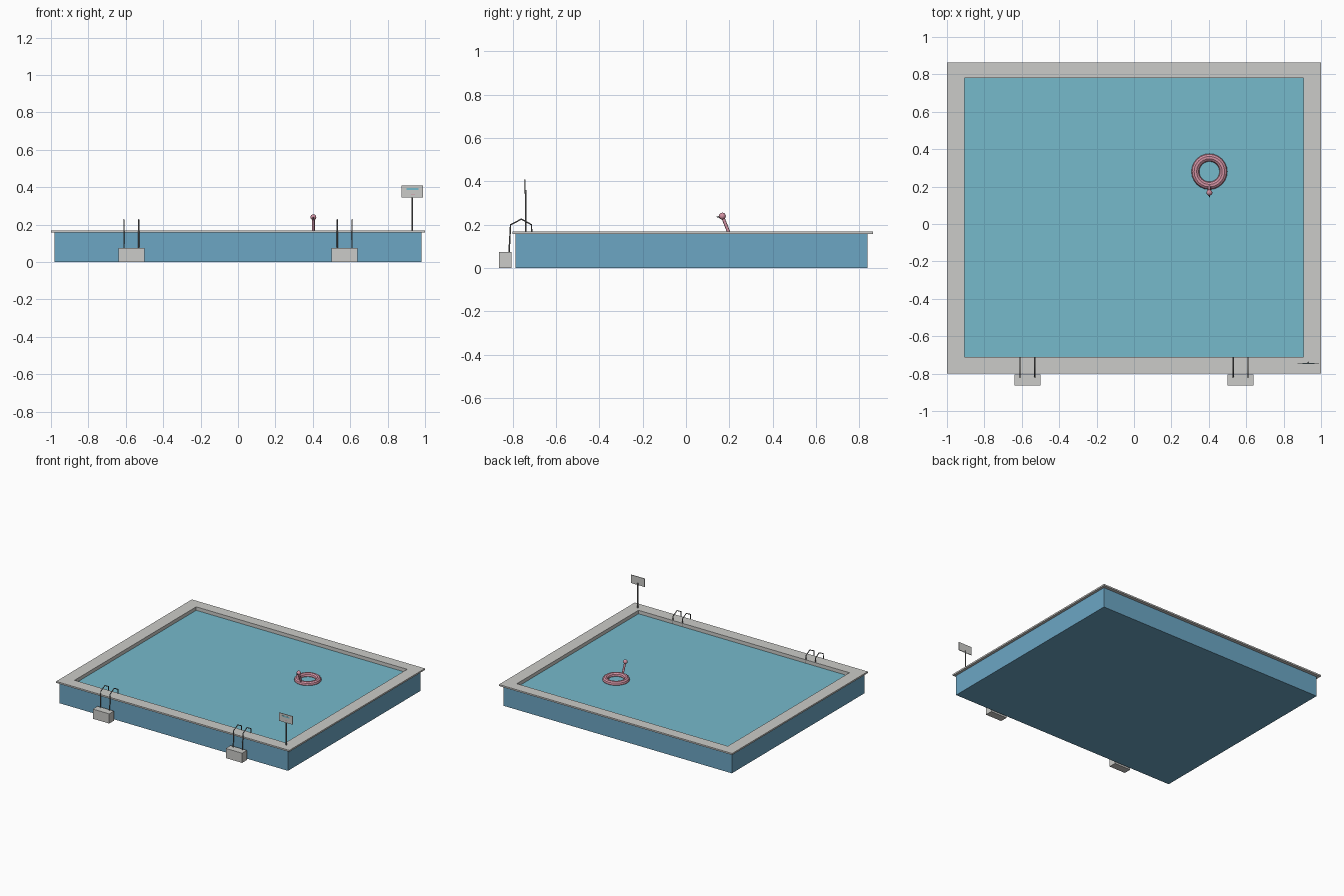
import bpy, bmesh
from math import pi
from mathutils import Vector

if "Cube" in bpy.data.objects:
    bpy.data.objects.remove(bpy.data.objects["Cube"])


def material(name, rgb):
    m = bpy.data.materials.new(name)
    m.use_nodes = True
    col = (*rgb, 1)
    m.diffuse_color = col
    m.node_tree.nodes["Principled BSDF"].inputs["Base Color"].default_value = col
    return m


STONE = material("pale stone", (0.60, 0.60, 0.58))
BLUE = material("wall blue", (0.15, 0.38, 0.55))
WATER = material("water", (0.18, 0.49, 0.60))
PINK = material("float pink", (0.65, 0.29, 0.37))
METAL = material("grey metal", (0.18, 0.18, 0.18))
DARK = material("dark beak", (0.03, 0.03, 0.03))


def finish(name, bm, mats):
    bmesh.ops.recalc_face_normals(bm, faces=bm.faces)
    me = bpy.data.meshes.new(name)
    bm.to_mesh(me)
    bm.free()
    for m in mats:
        me.materials.append(m)
    ob = bpy.data.objects.new(name, me)
    bpy.context.collection.objects.link(ob)
    return ob


def box(name, lo, hi, mat):
    lo, hi = Vector(lo), Vector(hi)
    bm = bmesh.new()
    bmesh.ops.create_cube(bm, size=1)
    for v in bm.verts:
        v.co = (lo + hi) / 2 + v.co * (hi - lo)
    return finish(name, bm, [mat])


def skin(name, rings, mats, closed):
    """Skin a row of rectangles given as ((half_x, y0, y1), z)."""
    bm = bmesh.new()
    loops = [[bm.verts.new((x, y, z)) for x, y in
              ((-hx, y0), (hx, y0), (hx, y1), (-hx, y1))]
             for (hx, y0, y1), z in rings]
    pairs = list(zip(loops, loops[1:]))
    if closed:
        pairs.append((loops[-1], loops[0]))
    else:
        bm.faces.new(loops[0])
        bm.faces.new(loops[-1])
    for a, b in pairs:
        for i in range(4):
            j = (i + 1) % 4
            bm.faces.new((a[i], a[j], b[j], b[i]))
    return finish(name, bm, mats)


def rod(name, points, radius, mat, sides=2):
    """Round tube along straight segments, turned into a mesh."""
    cu = bpy.data.curves.new(name, "CURVE")
    cu.dimensions = "3D"
    cu.bevel_depth = radius
    cu.bevel_resolution = sides
    cu.use_fill_caps = True
    sp = cu.splines.new("POLY")
    sp.points.add(len(points) - 1)
    for p, co in zip(sp.points, points):
        p.co = (*co, 1)
    ob = bpy.data.objects.new(name, cu)
    bpy.context.collection.objects.link(ob)
    cu.materials.append(mat)
    bpy.ops.object.select_all(action="DESELECT")
    ob.select_set(True)
    bpy.context.view_layer.objects.active = ob
    bpy.ops.object.convert(target="MESH")
    return bpy.context.object


def smooth(name, mat):
    ob = bpy.context.object
    ob.name = name
    ob.data.materials.append(mat)
    bpy.ops.object.shade_smooth_by_angle()


# Pool shell, water and coping
outer, inner, edge = (0.98, -0.787, 0.838), (0.905, -0.71, 0.78), (1.0, -0.80, 0.863)
tank = skin("pool_tank", [(outer, 0), (outer, 0.157), (inner, 0.157), (inner, 0.13)],
            [BLUE, STONE], False)
for f in tank.data.polygons:
    c = f.center
    if c.z > 0.135 and abs(c.x) < 0.95:
        f.material_index = 1
skin("pool_coping", [(edge, 0.157), (edge, 0.169), (inner, 0.169), (inner, 0.157)],
     [STONE], True)
box("water_surface", (-0.905, -0.71, 0.13), (0.905, 0.78, 0.142), WATER)

# Entry steps with paired handrails
for side, x in (("right", -0.57), ("left", 0.57)):
    box(side + "_step", (x - 0.07, -0.864, 0), (x + 0.07, -0.805, 0.075), STONE)
    for k, dx in enumerate((-0.04, 0.04)):
        path = [(-0.817, 0.07), (-0.81, 0.2), (-0.76, 0.226), (-0.713, 0.2), (-0.713, 0.14)]
        rod(f"{side}_handrail_{k + 1}", [(x + dx, y, z) for y, z in path], 0.0035, METAL)

# Sign on a post, with plain painted bars
rod("sign_post", [(0.932, -0.74, 0.165), (0.932, -0.74, 0.36)], 0.004, METAL)
box("sign_board", (0.875, -0.747, 0.345), (0.99, -0.742, 0.409), STONE)
box("sign_blue_bar", (0.9, -0.748, 0.385), (0.965, -0.746, 0.395), WATER)
box("sign_pink_bar", (0.925, -0.748, 0.361), (0.945, -0.746, 0.365), PINK)

# Bird-shaped float ring
bpy.ops.mesh.primitive_torus_add(location=(0.403, 0.28, 0.146), major_segments=24,
                                 minor_segments=10, major_radius=0.075, minor_radius=0.021)
smooth("float_ring", PINK)
rod("float_neck", [(0.403, 0.203, 0.15), (0.403, 0.168, 0.24)], 0.0075, PINK)
bpy.ops.mesh.primitive_uv_sphere_add(segments=14, ring_count=8, radius=0.016,
                                     location=(0.403, 0.168, 0.24))
smooth("float_head", PINK)
bpy.ops.mesh.primitive_cone_add(vertices=8, radius1=0.006, radius2=0, depth=0.022,
                                location=(0.403, 0.149, 0.236), rotation=(pi / 2, 0, 0))
smooth("float_beak", DARK)
